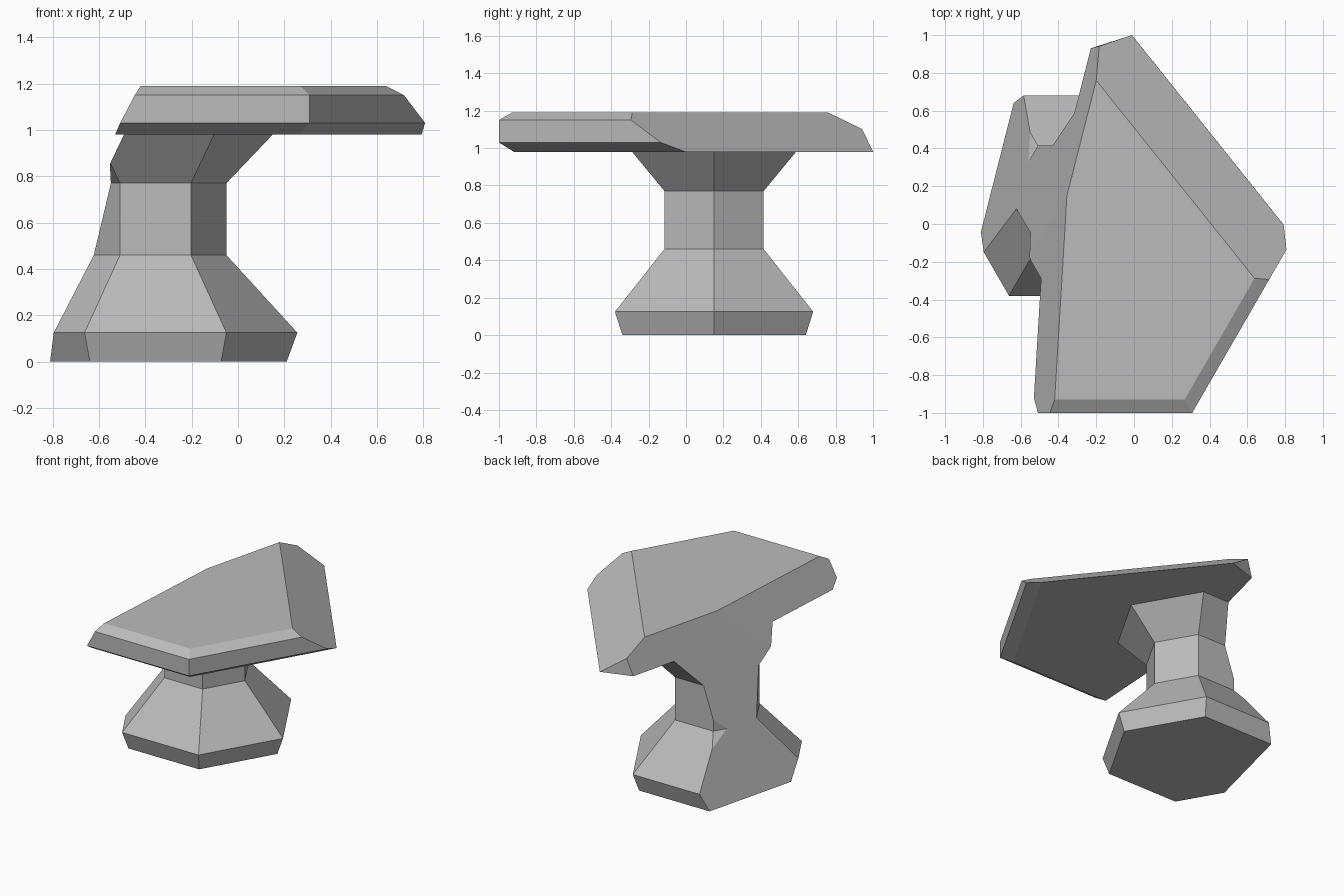
import bpy, bmesh, math
from mathutils import Vector

if "Cube" in bpy.data.objects:
    bpy.data.objects.remove(bpy.data.objects["Cube"], do_unlink=True)

stone = bpy.data.materials.new("grey stone")
stone.use_nodes = True
stone.diffuse_color = (0.5, 0.5, 0.5, 1)
stone.node_tree.nodes["Principled BSDF"].inputs["Base Color"].default_value = (0.5, 0.5, 0.5, 1)

SIDES = 6
AXIS = Vector((-0.356, 0.15, 0))
# Radius and height: foot, waist, flare, cap underside, rim, top
PROFILE = [(0.566, 0), (0.612, 0.125), (0.306, 0.46), (0.306, 0.77), (0.506, 0.98),
           (1.236, 0.98), (1.328, 1.03), (1.328, 1.15), (1.247, 1.19)]

# Six-sided turned body
bm = bmesh.new()
rings = []
for r, z in PROFILE:
    angles = [math.tau * i / SIDES for i in range(SIDES)]
    rings.append([bm.verts.new(AXIS + Vector((r * math.cos(a), r * math.sin(a), z))) for a in angles])
for low, high in zip(rings, rings[1:]):
    for i in range(SIDES):
        j = (i + 1) % SIDES
        bm.faces.new((low[i], low[j], high[j], high[i]))
bm.faces.new(rings[0][::-1])
bm.faces.new(rings[-1])


def cleave(a, b, c):
    """Slice off the side away from the axis and close the cut."""
    a, b, c = Vector(a), Vector(b), Vector(c)
    normal = (b - a).cross(c - a).normalized()
    inside = Vector((0, 0, 1.1))
    if normal.dot(inside - a) > 0:
        normal.negate()
    bmesh.ops.bisect_plane(bm, geom=bm.verts[:] + bm.edges[:] + bm.faces[:], dist=1e-5,
                           plane_co=a, plane_no=normal, clear_outer=True)
    bmesh.ops.holes_fill(bm, edges=[e for e in bm.edges if e.is_boundary], sides=0)


# Long broken side of cap, stem and foot
cleave((-0.42, -0.93, 1.19), (-0.355, 0.15, 1.19), (-0.53, -0.92, 0.98))
cleave((-0.355, 0.15, 1.19), (-0.2, 0.76, 1.19), (-0.81, -0.04, 0))
# Sloping back corner of the cap
cleave((0.64, -0.29, 1.19), (-0.2, 0.76, 1.19), (-0.01, 1, 0.98))
# Small chipped tip
cleave((-0.01, 1, 0.98), (-0.19, 0.94, 1.1), (-0.23, 0.93, 0.98))

bmesh.ops.recalc_face_normals(bm, faces=bm.faces[:])
mesh = bpy.data.meshes.new("stone_pillar")
bm.to_mesh(mesh)
bm.free()
mesh.materials.append(stone)
bpy.context.collection.objects.link(bpy.data.objects.new("stone_pillar", mesh))
